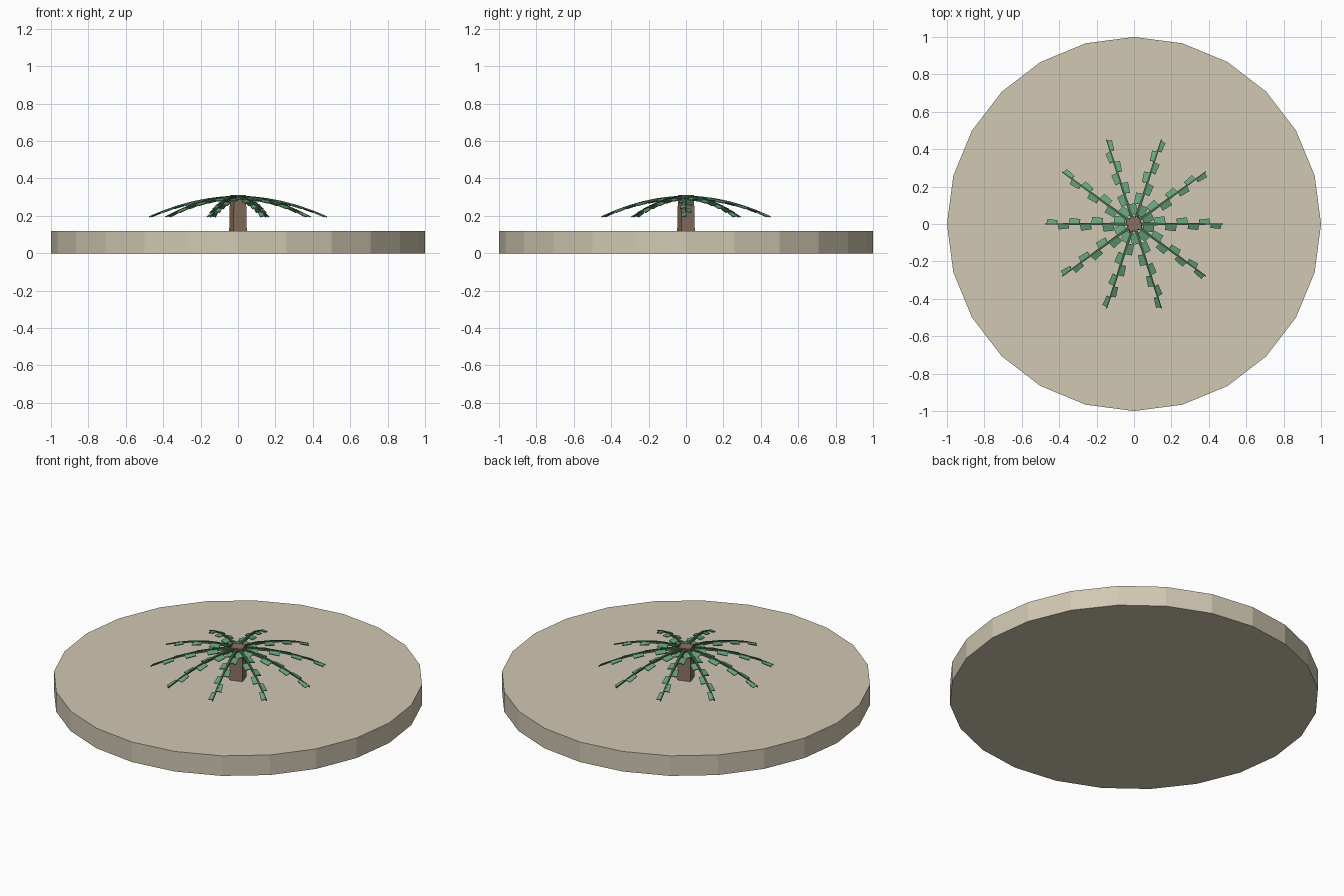
import bpy, bmesh, math
from mathutils import Matrix, Vector

cube = bpy.data.objects.get("Cube")
if cube:
    bpy.data.objects.remove(cube, do_unlink=True)


def material(name, rgb):
    m = bpy.data.materials.new(name)
    m.use_nodes = True
    col = (*rgb, 1)
    m.diffuse_color = col
    m.node_tree.nodes["Principled BSDF"].inputs["Base Color"].default_value = col
    return m


sand = material("sand", (0.64, 0.58, 0.45))
bark = material("bark brown", (0.25, 0.165, 0.115))
leaf_green = material("leaf green", (0.14, 0.37, 0.21))
rib_green = material("dark rib green", (0.05, 0.14, 0.065))


def finish(name, bm, mat):
    bmesh.ops.recalc_face_normals(bm, faces=bm.faces)
    mesh = bpy.data.meshes.new(name)
    bm.to_mesh(mesh)
    bm.free()
    mesh.materials.append(mat)
    ob = bpy.data.objects.new(name, mesh)
    bpy.context.collection.objects.link(ob)
    return ob


def prism(name, sides, r_bottom, r_top, z0, z1, turn, mat):
    bm = bmesh.new()
    place = Matrix.Translation((0, 0, (z0 + z1) / 2)) @ Matrix.Rotation(turn, 4, 'Z')
    bmesh.ops.create_cone(bm, cap_ends=True, segments=sides, radius1=r_bottom,
                          radius2=r_top, depth=z1 - z0, matrix=place)
    return finish(name, bm, mat)


# Sandy ground disc and square trunk
prism("ground_disc", 24, 1, 1, 0, 0.12, 0, sand)
prism("trunk", 4, 0.053, 0.048, 0.115, 0.312, math.radians(63), bark)

# Arching fronds: a tapered rib with leaflets alternating along its sides
REACH, DROP, TOP = 0.475, 0.105, 0.3


def arch(r):
    return Vector((r, 0, TOP - DROP * (r / REACH) ** 2))


def build_rib(bm, spin):
    steps = 6
    previous = None
    for i in range(steps + 1):
        t = i / steps
        half = 0.008 * (1 - t) + 0.003 * t
        centre = arch(t * REACH)
        ring = [bm.verts.new(spin @ (centre + Vector((0, y * half, z * half))))
                for y, z in ((-1, -1), (1, -1), (1, 1), (-1, 1))]
        if previous:
            for k in range(4):
                j = (k + 1) % 4
                bm.faces.new((previous[k], previous[j], ring[j], ring[k]))
        else:
            bm.faces.new(ring)
        previous = ring
    bm.faces.new(previous)


def build_leaflets(bm, spin):
    for i in range(7):
        r = 0.08 + 0.06 * i
        side = -1 if i % 2 == 0 else 1
        width = 0.042 - 0.003 * i
        slope = math.atan(2 * DROP * r / REACH ** 2)
        place = (spin @ Matrix.Translation(arch(r))
                 @ Matrix.Rotation(slope, 4, 'Y')
                 @ Matrix.Rotation(side * math.radians(6), 4, 'Z')
                 @ Matrix.Rotation(-side * math.radians(15), 4, 'X')
                 @ Matrix.Translation((0, side * width / 2, 0))
                 @ Matrix.Diagonal((0.058, width, 0.005, 1)))
        bmesh.ops.create_cube(bm, size=1, matrix=place)


for n in range(10):
    spin = Matrix.Rotation(n * math.tau / 10, 4, 'Z')
    for part, build, mat in (("rib", build_rib, rib_green),
                             ("leaflets", build_leaflets, leaf_green)):
        bm = bmesh.new()
        build(bm, spin)
        finish(f"frond_{part}_{n + 1}", bm, mat)
